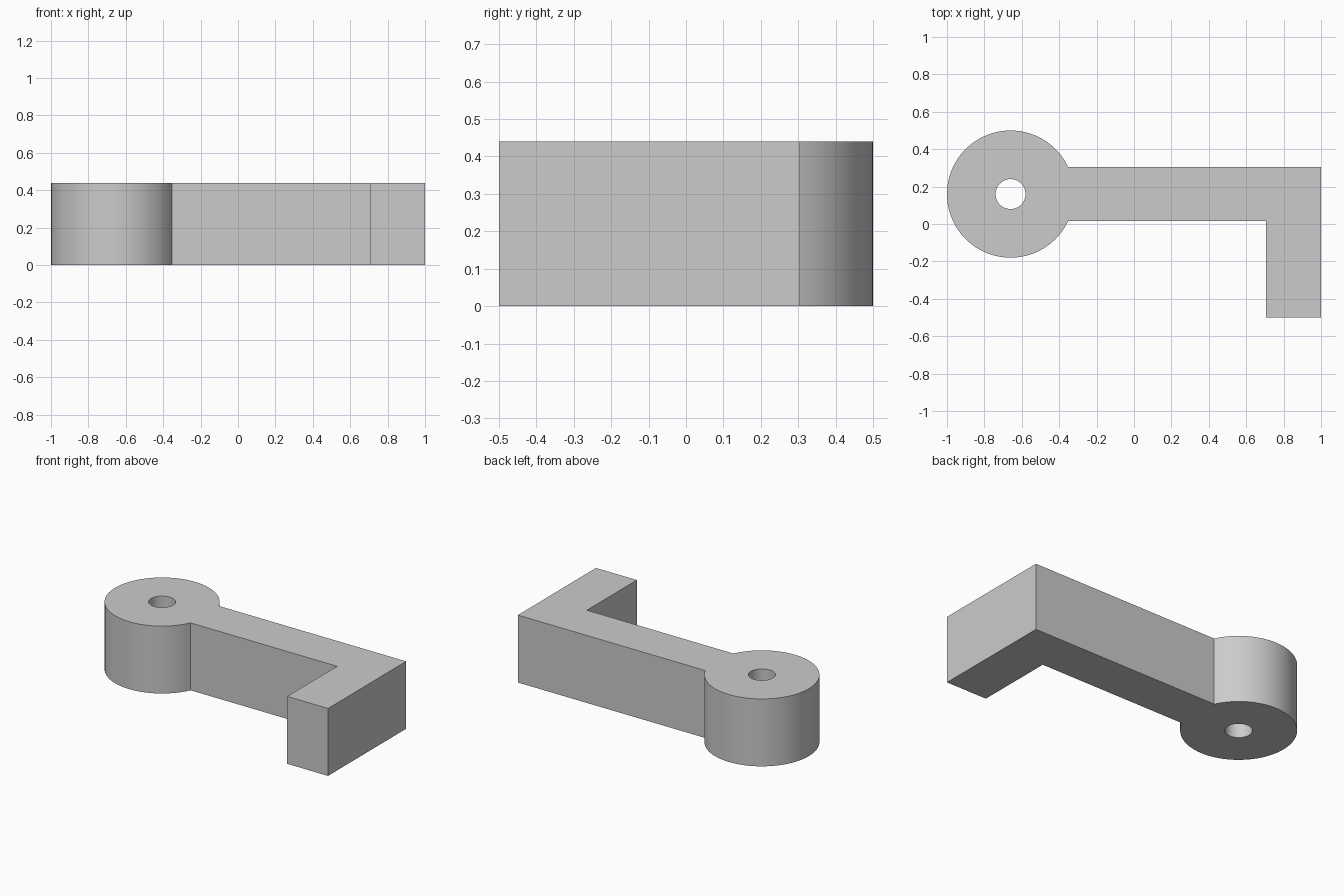
import bpy
import bmesh
from math import asin, cos, sin, pi

if "Cube" in bpy.data.objects:
    bpy.data.objects.remove(bpy.data.objects["Cube"], do_unlink=True)

HEIGHT = 0.44
HUB_X, HUB_Y, HUB_R, BORE_R = -0.66, 0.16, 0.34, 0.08
ARM_HALF = 0.145
FOOT_X, FOOT_Y = 0.705, -0.5


def arc(radius, start, end, steps):
    return [(HUB_X + radius * cos(start + (end - start) * i / steps),
             HUB_Y + radius * sin(start + (end - start) * i / steps))
            for i in range(steps + 1)]


def add_loop(bm, points):
    verts = [bm.verts.new((x, y, 0)) for x, y in points]
    return [bm.edges.new((v, verts[i - 1])) for i, v in enumerate(verts)]


# Outline: round hub, straight arm and bent foot
join = asin(ARM_HALF / HUB_R)
outline = arc(HUB_R, join, 2 * pi - join, 72)
outline += [(FOOT_X, HUB_Y - ARM_HALF), (FOOT_X, FOOT_Y),
            (1, FOOT_Y), (1, HUB_Y + ARM_HALF)]
bore = arc(BORE_R, 0, 2 * pi, 48)[:-1]

# Fill the profile around the bore and raise it to full height
bm = bmesh.new()
edges = add_loop(bm, outline) + add_loop(bm, bore)
bmesh.ops.triangle_fill(bm, edges=edges, use_beauty=True)
raised = bmesh.ops.extrude_face_region(bm, geom=bm.faces[:], use_keep_orig=True)
top_verts = [g for g in raised["geom"] if isinstance(g, bmesh.types.BMVert)]
bmesh.ops.translate(bm, verts=top_verts, vec=(0, 0, HEIGHT))
bmesh.ops.recalc_face_normals(bm, faces=bm.faces[:])
mesh = bpy.data.meshes.new("crank_arm")
bm.to_mesh(mesh)
bm.free()

crank = bpy.data.objects.new("crank_arm", mesh)
bpy.context.collection.objects.link(crank)

# Plain grey
grey = bpy.data.materials.new("plain_grey")
grey.use_nodes = True
colour = (0.6, 0.6, 0.6, 1)
grey.diffuse_color = colour
grey.node_tree.nodes["Principled BSDF"].inputs["Base Color"].default_value = colour
mesh.materials.append(grey)

# Round walls smooth, corners crisp
bpy.ops.object.select_all(action="DESELECT")
crank.select_set(True)
bpy.context.view_layer.objects.active = crank
bpy.ops.object.shade_smooth_by_angle(angle=pi / 9)
